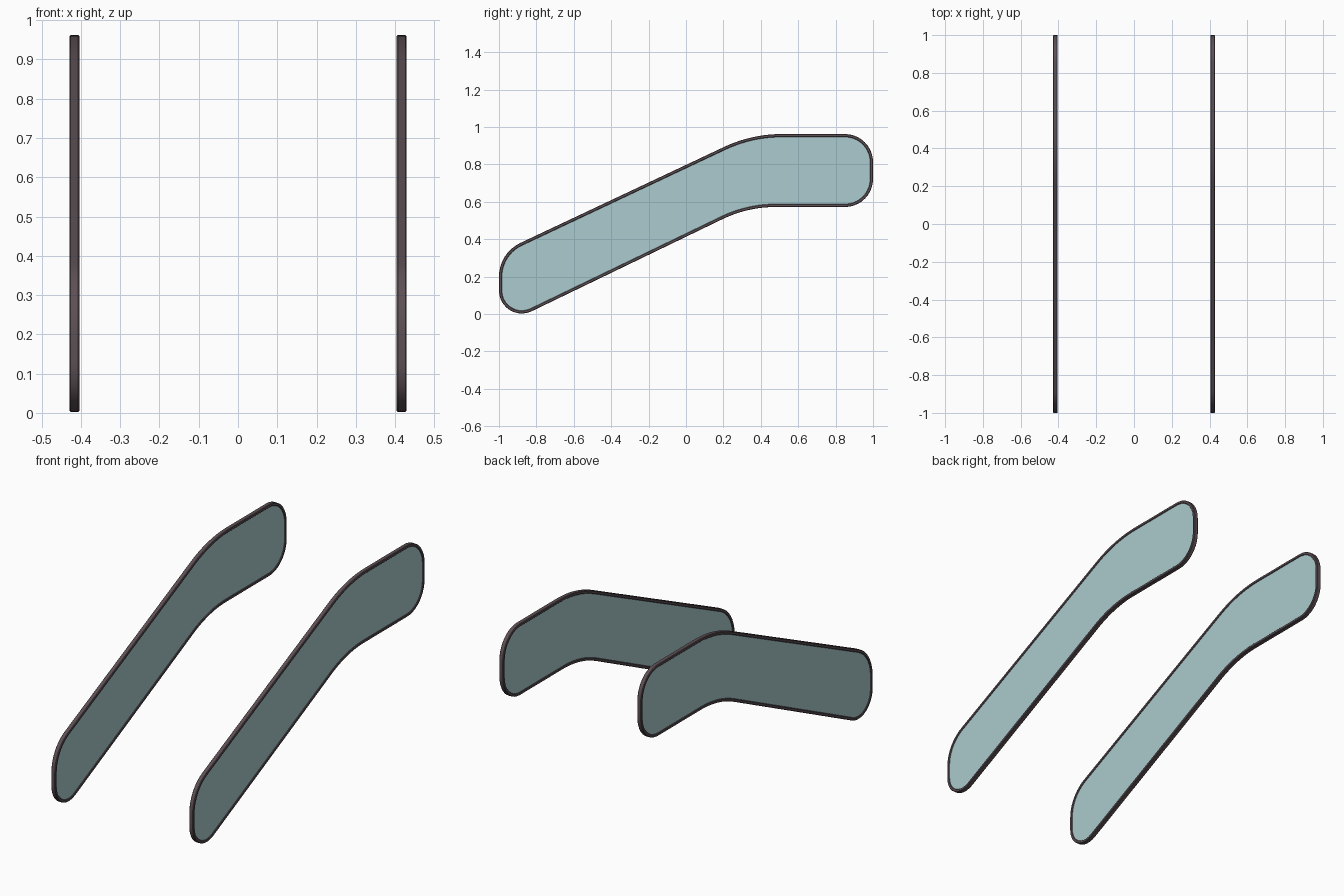
import bpy, bmesh, math
from mathutils import Vector

if "Cube" in bpy.data.objects:
    bpy.data.objects.remove(bpy.data.objects["Cube"])

PANEL_X = 0.4165   # centre plane of each panel
HALF_W = 0.0125    # half thickness of the trim
TRIM = 0.016       # trim depth seen from the side
GLASS_HALF = 0.008

# Corners of the side outline (y, z, fillet radius), counter-clockwise
CORNERS = [(-1, -0.07, 0.122), (0.33, 0.572, 0.65), (1, 0.572, 0.15),
           (1, 0.962, 0.15), (0.35, 0.962, 0.72), (-1, 0.326, 0.20)]


def rounded_outline(corners, steps=10):
    """Return the points of the outline with every corner filleted."""
    pts = []
    n = len(corners)
    for i, (y, z, r) in enumerate(corners):
        p = Vector((y, z))
        a = (Vector(corners[i - 1][:2]) - p).normalized()
        b = (Vector(corners[(i + 1) % n][:2]) - p).normalized()
        half = a.angle(b) / 2
        centre = p + (a + b).normalized() * r / math.sin(half)
        start = (p + a * r / math.tan(half) - centre).normalized()
        end = (p + b * r / math.tan(half) - centre).normalized()
        for k in range(steps + 1):
            pts.append(centre + start.slerp(end, k / steps) * r)
    return pts


def inset(pts, dist):
    """Move each point inward along its local normal."""
    out = []
    for i, p in enumerate(pts):
        t = (pts[(i + 1) % len(pts)] - p).normalized() + (p - pts[i - 1]).normalized()
        t.normalize()
        out.append(p + Vector((-t.y, t.x)) * dist)
    return out


def make_object(name, bm, x, mat):
    bmesh.ops.recalc_face_normals(bm, faces=bm.faces)
    me = bpy.data.meshes.new(name)
    bm.to_mesh(me)
    bm.free()
    ob = bpy.data.objects.new(name, me)
    bpy.context.collection.objects.link(ob)
    ob.location.x = x
    me.materials.append(mat)
    bpy.ops.object.select_all(action='DESELECT')
    ob.select_set(True)
    bpy.context.view_layer.objects.active = ob
    bpy.ops.object.shade_smooth_by_angle(angle=math.radians(30))
    return ob


def add_loop(bm, pts, x):
    return [bm.verts.new((x, p.x, p.y)) for p in pts]


def bridge(bm, a, b):
    for i in range(len(a)):
        j = (i + 1) % len(a)
        bm.faces.new((a[i], a[j], b[j], b[i]))


def material(name, color):
    m = bpy.data.materials.new(name)
    m.diffuse_color = color
    m.use_nodes = True
    m.node_tree.nodes["Principled BSDF"].inputs["Base Color"].default_value = m.diffuse_color
    return m


trim_mat = material("dark_trim", (0.11, 0.08, 0.09, 1))
glass_mat = material("tinted_glass", (0.41, 0.60, 0.62, 1))
outline = rounded_outline(CORNERS)

for side, x in (("left", -PANEL_X), ("right", PANEL_X)):
    # Edge trim: chamfered section swept around the outline
    c = 0.003
    section = [(-HALF_W + c, 0), (HALF_W - c, 0), (HALF_W, c), (HALF_W, TRIM - c),
               (HALF_W - c, TRIM), (-HALF_W + c, TRIM), (-HALF_W, TRIM - c), (-HALF_W, c)]
    bm = bmesh.new()
    loops = [add_loop(bm, inset(outline, d), sx) for sx, d in section]
    for k in range(len(loops)):
        bridge(bm, loops[k - 1], loops[k])
    make_object(side + "_edge_trim", bm, x, trim_mat)

    # Glass pane held inside the trim
    bm = bmesh.new()
    pane = inset(outline, TRIM * 0.7)
    a, b = add_loop(bm, pane, -GLASS_HALF), add_loop(bm, pane, GLASS_HALF)
    bridge(bm, a, b)
    bm.faces.new(a)
    bm.faces.new(b)
    make_object(side + "_glass_pane", bm, x, glass_mat)
